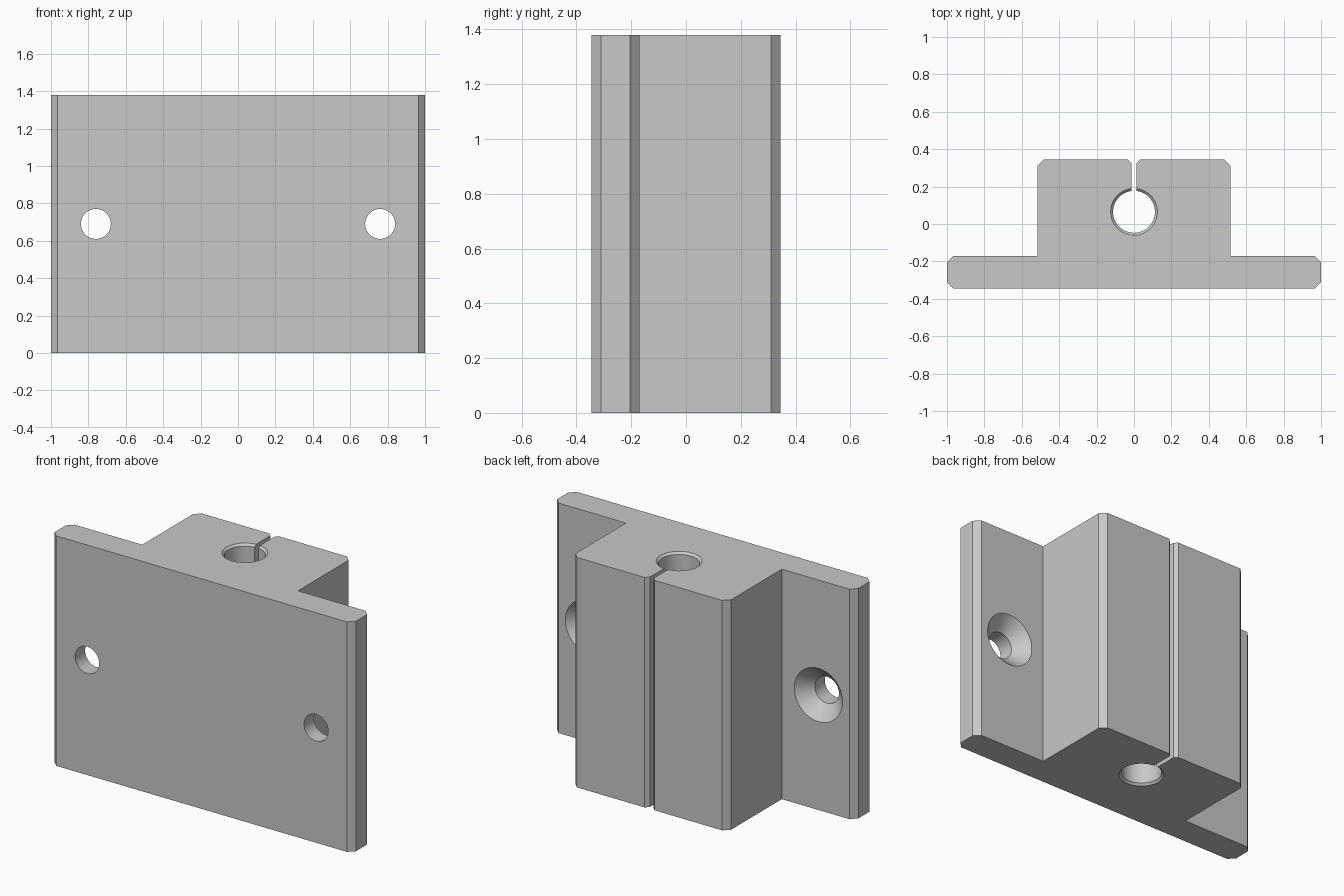
import bpy, bmesh, math
from mathutils import Matrix

cube = bpy.data.objects.get("Cube")
if cube:
    bpy.data.objects.remove(cube, do_unlink=True)

HEIGHT = 1.38
BACK = 0.345       # half depth
PLATE_BACK = -0.17
BLOCK = 0.517      # half width of the clamp block
SLOT = 0.013       # half width of the slot
C = 0.035          # edge chamfer
BORE_Y = 0.065

grey = bpy.data.materials.new("machined grey")
grey.use_nodes = True
colour = (0.58, 0.58, 0.58, 1)
grey.diffuse_color = colour
grey.node_tree.nodes["Principled BSDF"].inputs["Base Color"].default_value = colour


def make_object(name, bm):
    bmesh.ops.recalc_face_normals(bm, faces=bm.faces)
    mesh = bpy.data.meshes.new(name)
    bm.to_mesh(mesh)
    bm.free()
    mesh.materials.append(grey)
    obj = bpy.data.objects.new(name, mesh)
    bpy.context.collection.objects.link(obj)
    return obj


def lathe_cutter(name, profile, matrix, sides=64):
    """Closed solid turned around local z from (radius, z) pairs."""
    bm = bmesh.new()
    rings = []
    for r, z in profile:
        rings.append([bm.verts.new((r * math.cos(a), r * math.sin(a), z))
                      for a in (2 * math.pi * i / sides for i in range(sides))])
    for low, high in zip(rings, rings[1:]):
        for i in range(sides):
            j = (i + 1) % sides
            bm.faces.new((low[i], low[j], high[j], high[i]))
    bm.faces.new(rings[0][::-1])
    bm.faces.new(rings[-1])
    bm.transform(matrix)
    obj = make_object(name, bm)
    obj.hide_render = True
    return obj


# Bracket body: half outline mirrored, then extruded upward
half = [(1 - C, -BACK), (1, -BACK + C), (1, PLATE_BACK - C), (1 - C, PLATE_BACK),
        (BLOCK, PLATE_BACK), (BLOCK, BACK - C), (BLOCK - C, BACK),
        (SLOT + 0.02, BACK), (SLOT, BACK - 0.02), (SLOT, BORE_Y + 0.05)]
outline = half + [(-x, y) for x, y in reversed(half)]
bm = bmesh.new()
base = bm.faces.new([bm.verts.new((x, y, 0)) for x, y in outline])
top = bmesh.ops.extrude_face_region(bm, geom=[base])["geom"]
bmesh.ops.translate(bm, vec=(0, 0, HEIGHT),
                    verts=[v for v in top if isinstance(v, bmesh.types.BMVert)])
body = make_object("clamp_bracket", bm)

# Vertical bore, chamfered at both ends
R, RIM, E = 0.112, 0.013, 0.02
cutters = [lathe_cutter("bore_cutter",
                        [(R + RIM + E, -E), (R, RIM), (R, HEIGHT - RIM),
                         (R + RIM + E, HEIGHT + E)],
                        Matrix.Translation((0, BORE_Y, 0)))]

# Countersunk screw holes, widening toward the back
turn = Matrix.Rotation(-math.pi / 2, 4, 'X')
for side, x in (("left", 0.76), ("right", -0.76)):
    cutters.append(lathe_cutter(side + "_screw_cutter",
                                [(0.08, -BACK - E), (0.08, PLATE_BACK - 0.08),
                                 (0.16 + E, PLATE_BACK + E)],
                                Matrix.Translation((x, 0, HEIGHT / 2)) @ turn))

bpy.context.view_layer.objects.active = body
body.select_set(True)
for cutter in cutters:
    mod = body.modifiers.new(cutter.name, 'BOOLEAN')
    mod.operation = 'DIFFERENCE'
    mod.solver = 'EXACT'
    mod.object = cutter
    bpy.ops.object.modifier_apply(modifier=mod.name)
    bpy.data.objects.remove(cutter, do_unlink=True)

bpy.ops.object.shade_smooth_by_angle(angle=math.radians(25))
